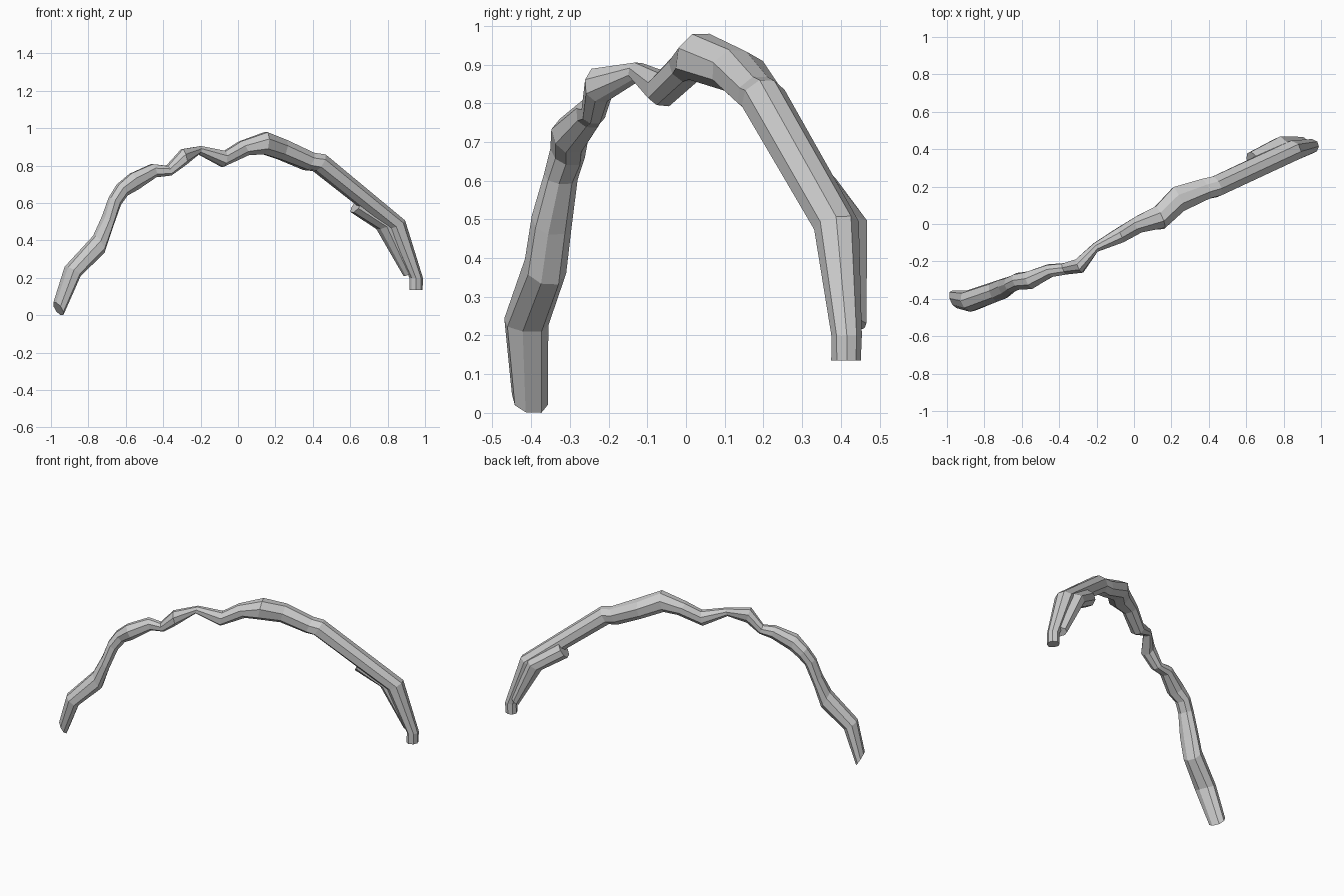
import bpy, bmesh, random
from mathutils import Vector

random.seed(4)
ALONG = Vector((0.92, 0.40, 0))    # plan direction of the arch
ACROSS = Vector((-0.40, 0.92, 0))  # thickness direction
PROFILE = [(1, -.4), (1, .35), (.45, 1), (-.4, 1),
           (-1, .5), (-1, -.4), (-.5, -1), (.4, -1)]


def rock_loft(name, stations, jitter):
    """Loft a chipped octagon: outer x,z / inner x,z / centre y / half width."""
    bm = bmesh.new()
    rings = []
    for ox, oz, ix, iz, y, hw in stations:
        centre = Vector(((ox + ix) / 2, y, (oz + iz) / 2))
        dx = (ox - ix) / 2
        up = Vector((dx, dx * ALONG.y / ALONG.x, (oz - iz) / 2))
        ring = []
        for u, v in PROFILE:
            k = 1 - random.random() * jitter
            ring.append(bm.verts.new(centre + up * u * k + ACROSS * hw * v * k))
        rings.append(ring)
    n = len(PROFILE)
    for a, b in zip(rings, rings[1:]):
        for i in range(n):
            j = (i + 1) % n
            bm.faces.new((a[i], a[j], b[j], b[i]))
    bm.faces.new(rings[0])
    bm.faces.new(rings[-1])
    bmesh.ops.recalc_face_normals(bm, faces=bm.faces)
    mesh = bpy.data.meshes.new(name)
    bm.to_mesh(mesh)
    bm.free()
    ob = bpy.data.objects.new(name, mesh)
    bpy.context.collection.objects.link(ob)
    return ob


# Main span, from the left foot over the crown to the right foot
rock_loft("rock_arch", [
    (-.98, .07, -.94, .00, -.405, .050),
    (-.92, .26, -.85, .21, -.415, .060),
    (-.77, .43, -.72, .33, -.365, .057),
    (-.72, .53, -.68, .46, -.345, .055),
    (-.69, .63, -.63, .59, -.325, .045),
    (-.645, .70, -.595, .64, -.305, .045),
    (-.575, .76, -.54, .67, -.300, .050),
    (-.46, .81, -.44, .735, -.250, .037),
    (-.38, .80, -.36, .745, -.240, .032),
    (-.30, .89, -.28, .80, -.225, .042),
    (-.20, .905, -.21, .86, -.125, .027),
    (-.07, .88, -.08, .79, -.060, .042),
    (.01, .93, .05, .855, .000, .048),
    (.15, .98, .13, .86, .035, .065),
    (.25, .94, .22, .83, .130, .072),
    (.40, .87, .36, .775, .185, .058),
    (.46, .86, .41, .77, .200, .056),
    (.89, .51, .80, .46, .390, .060),
    (.985, .20, .92, .20, .415, .037),
    (.985, .135, .92, .135, .415, .037),
], 0.12)

# Rib of rock running down the inside back of the right leg
rock_loft("right_leg_buttress", [
    (.66, .63, .61, .55, .335, .055),
    (.83, .51, .75, .46, .400, .066),
    (.93, .24, .89, .21, .430, .038),
], 0.08)
